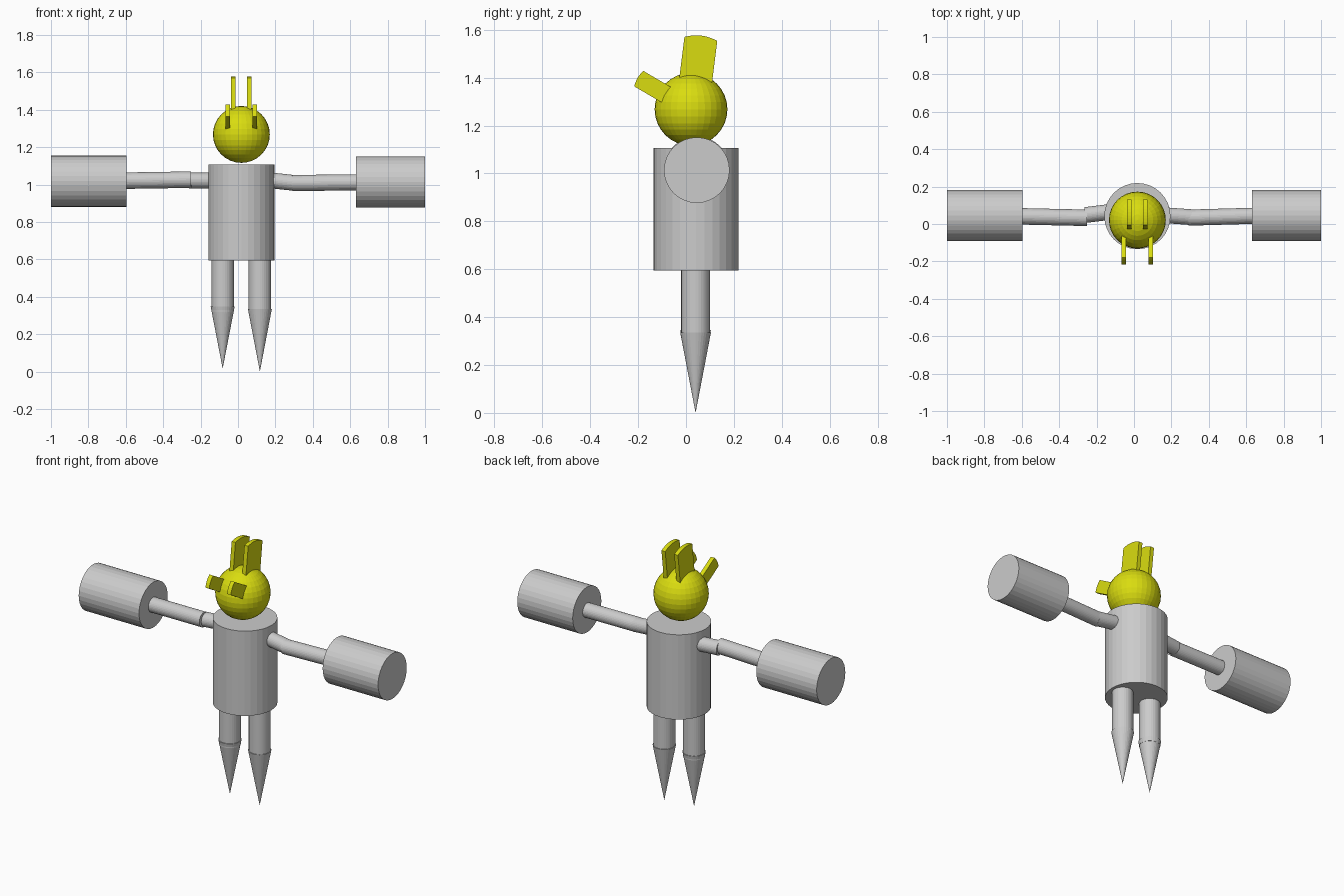
import bpy, bmesh, math
from mathutils import Vector, Matrix

if "Cube" in bpy.data.objects:
    bpy.data.objects.remove(bpy.data.objects["Cube"])


def material(name, rgb):
    m = bpy.data.materials.new(name)
    m.diffuse_color = (*rgb, 1)
    m.use_nodes = True
    m.node_tree.nodes["Principled BSDF"].inputs["Base Color"].default_value = m.diffuse_color
    return m


GREY = material("light grey", (0.6, 0.6, 0.6))
YELLOW = material("yellow", (0.7, 0.72, 0.005))


def finish(name, bm, mat):
    bmesh.ops.recalc_face_normals(bm, faces=bm.faces)
    me = bpy.data.meshes.new(name)
    bm.to_mesh(me)
    bm.free()
    me.materials.append(mat)
    ob = bpy.data.objects.new(name, me)
    bpy.context.collection.objects.link(ob)


def rod(name, a, b, r1, r2=None):
    """Capped cylinder or cone running from point a to point b."""
    a, b = Vector(a), Vector(b)
    d = b - a
    bm = bmesh.new()
    turn = d.to_track_quat('Z', 'Y').to_matrix().to_4x4()
    bmesh.ops.create_cone(bm, cap_ends=True, segments=32, radius1=r1,
                          radius2=r1 if r2 is None else r2, depth=d.length,
                          matrix=Matrix.Translation((a + b) / 2) @ turn)
    finish(name, bm, GREY)


def blade(name, x, base, tip, width, bulge, thick=0.025):
    """Thin slab in the y-z plane from base to tip, with a rounded outer end."""
    base, tip = Vector((0, *base)), Vector((0, *tip))
    u = (tip - base).normalized()
    side = Vector((0, -u.z, u.y)) * width / 2
    outline = [base - side, base + side]
    for i in range(9):
        t = 1 - i / 4
        outline.append(tip + side * t + u * bulge * (1 - t * t))
    bm = bmesh.new()
    f = bm.faces.new([bm.verts.new(p + Vector((x - thick / 2, 0, 0))) for p in outline])
    new = bmesh.ops.extrude_face_region(bm, geom=[f])["geom"]
    bmesh.ops.translate(bm, vec=(thick, 0, 0),
                        verts=[v for v in new if isinstance(v, bmesh.types.BMVert)])
    finish(name, bm, YELLOW)


# Torso
rod("torso", (0.018, 0.042, 0.595), (0.018, 0.042, 1.107), 0.177)

# Head
bm = bmesh.new()
bmesh.ops.create_uvsphere(bm, u_segments=32, v_segments=16, radius=0.152,
                          matrix=Matrix.Translation((0.018, 0.021, 1.268)))
finish("head", bm, YELLOW)

# Upright ears and short forward horns
for label, ear_x, horn_x in (("left", -0.025, -0.054), ("right", 0.06, 0.09)):
    blade(label + "_ear", ear_x, (0.033, 1.33), (0.062, 1.562), 0.138, 0.014)
    blade(label + "_horn", horn_x, (-0.05, 1.31), (-0.197, 1.396), 0.075, 0.006)

# Legs with pointed feet
for label, x, top, tip in (("left", -0.082, 0.347, 0.016), ("right", 0.117, 0.335, 0.0)):
    rod(label + "_leg", (x, 0.04, 0.32), (x, 0.04, 0.65), 0.06)
    rod(label + "_foot", (x, 0.04, tip), (x, 0.04, top), 0.0, 0.064)

# Arms: upper arm, forearm and big drum hand
rod("left_upper_arm", (-0.1, 0.068, 1.022), (-0.26, 0.048, 1.021), 0.042)
rod("left_forearm", (-0.25, 0.033, 1.026), (-0.65, 0.042, 1.02), 0.044)
rod("left_hand", (-1.0, 0.045, 1.018), (-0.597, 0.045, 1.018), 0.137)
rod("right_upper_arm", (0.12, 0.05, 1.028), (0.315, 0.036, 1.007), 0.042)
rod("right_forearm", (0.29, 0.034, 1.008), (0.68, 0.045, 1.012), 0.043)
rod("right_hand", (0.63, 0.045, 1.014), (1.0, 0.045, 1.014), 0.137)
